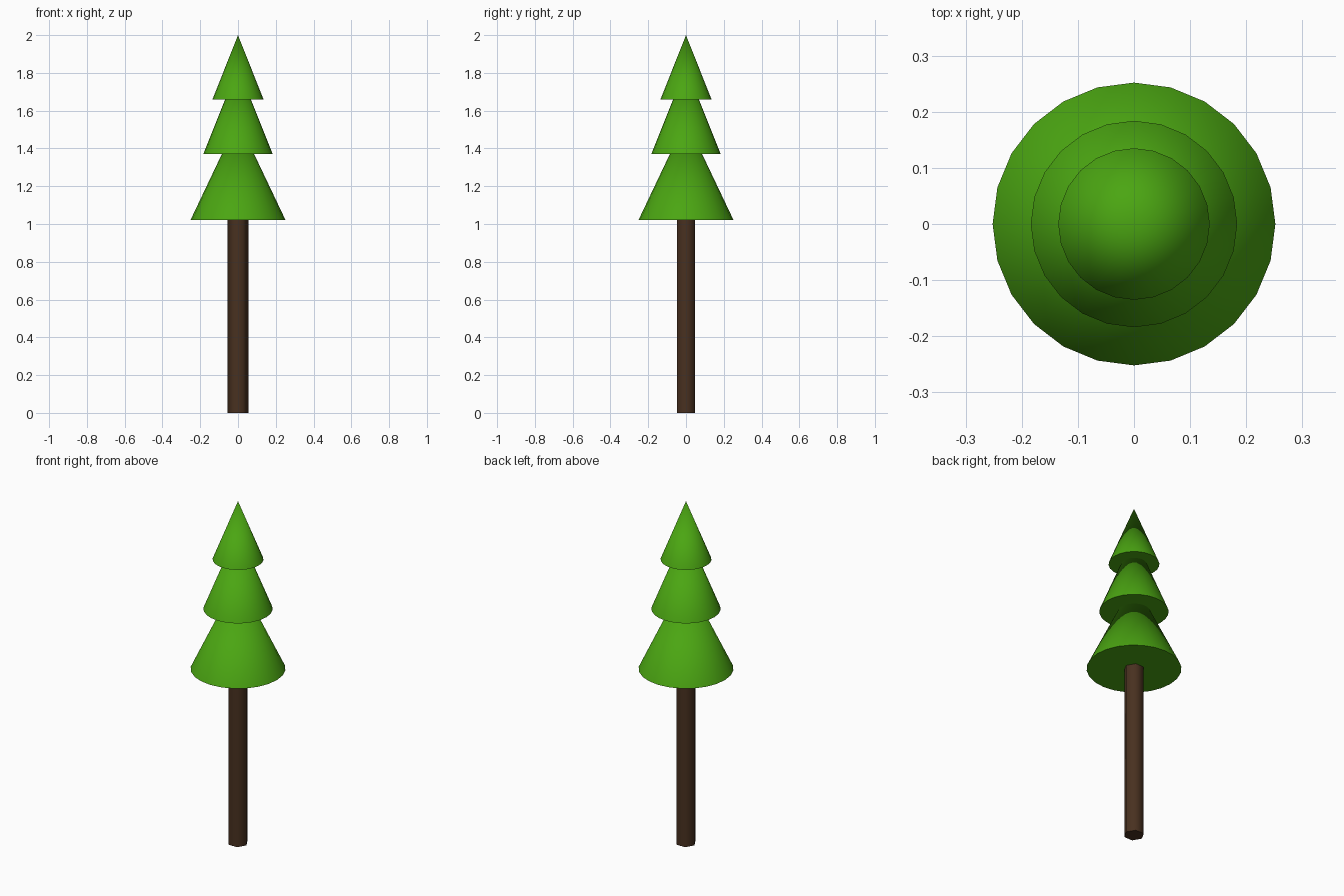
import bpy
from math import radians

if "Cube" in bpy.data.objects:
    bpy.data.objects.remove(bpy.data.objects["Cube"])


def material(name, color):
    mat = bpy.data.materials.new(name)
    mat.diffuse_color = (*color, 1)
    mat.use_nodes = True
    mat.node_tree.nodes["Principled BSDF"].inputs["Base Color"].default_value = mat.diffuse_color
    return mat


def cone(name, sides, r_bottom, r_top, z0, z1, mat, angle=0):
    bpy.ops.mesh.primitive_cone_add(vertices=sides, radius1=r_bottom, radius2=r_top,
                                    depth=z1 - z0, location=(0, 0, (z0 + z1) / 2),
                                    rotation=(0, 0, angle))
    obj = bpy.context.object
    obj.name = name
    obj.data.materials.append(mat)
    # Smooth round the sides, keep the base rims sharp
    bpy.ops.object.shade_smooth_by_angle(angle=radians(65))
    return obj


green = material("needles", (0.07, 0.38, 0.006))
brown = material("bark", (0.065, 0.03, 0.014))

# Six-sided trunk with corners on the x axis
cone("trunk", 6, 0.055, 0.055, 0, 1.03, brown, radians(30))

# Three stacked foliage tiers: base radius, base height, apex height
tiers = {
    "lower_foliage": (0.252, 1.02, 1.55),
    "middle_foliage": (0.184, 1.37, 1.83),
    "top_foliage": (0.135, 1.66, 2.0),
}
for name, (radius, z0, z1) in tiers.items():
    cone(name, 24, radius, 0, z0, z1, green)
